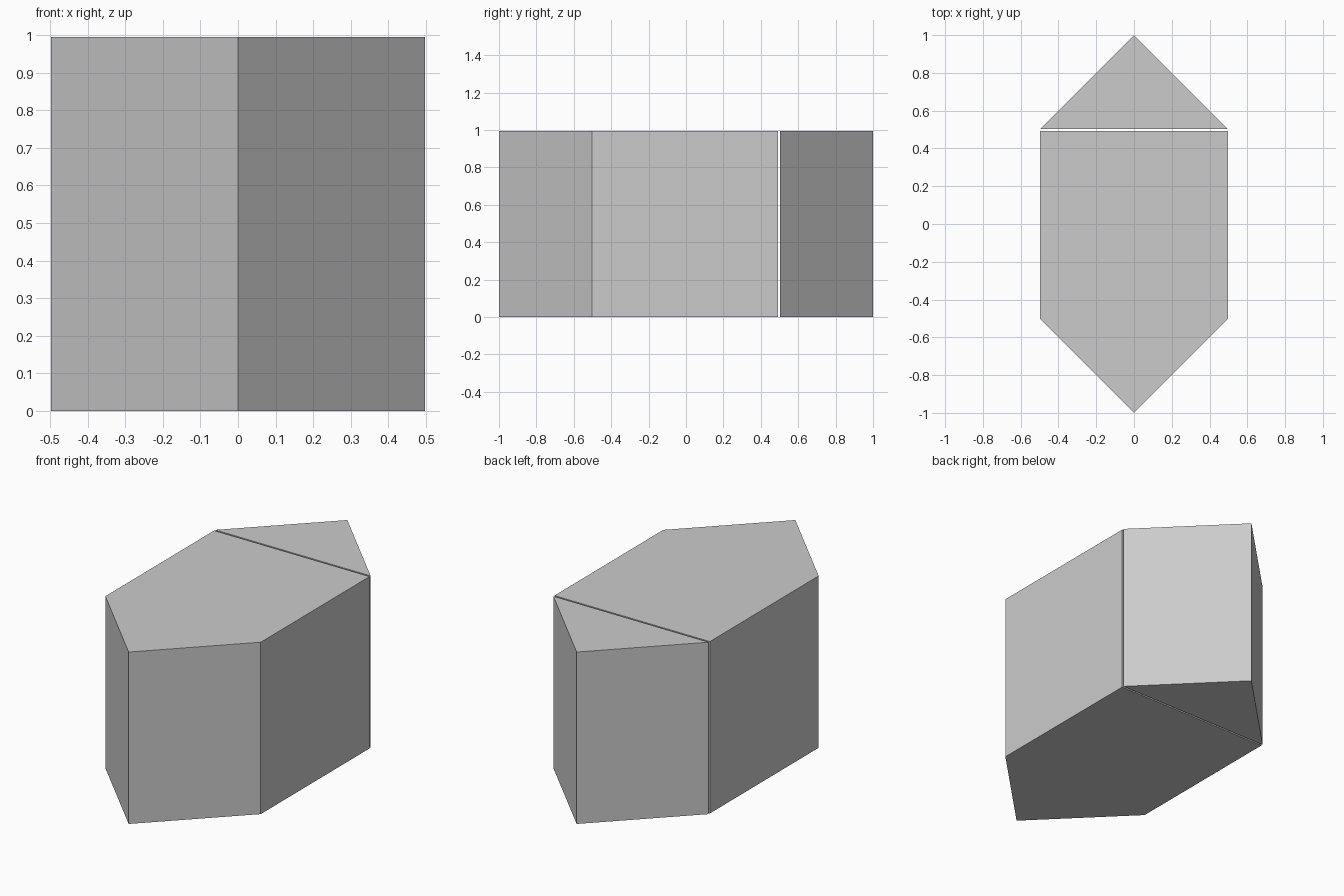
import bpy, bmesh

if "Cube" in bpy.data.objects:
    bpy.data.objects.remove(bpy.data.objects["Cube"])

H = 0.995   # height of all parts
W = 0.4975  # half width


def prism(name, outline):
    """Extrude a flat outline from the floor up to H."""
    bm = bmesh.new()
    base = bm.faces.new([bm.verts.new((x, y, 0)) for x, y in outline])
    top = bmesh.ops.extrude_face_region(bm, geom=[base], use_keep_orig=True)
    verts = [v for v in top["geom"] if isinstance(v, bmesh.types.BMVert)]
    bmesh.ops.translate(bm, vec=(0, 0, H), verts=verts)
    bmesh.ops.recalc_face_normals(bm, faces=bm.faces)
    mesh = bpy.data.meshes.new(name)
    bm.to_mesh(mesh)
    bm.free()
    obj = bpy.data.objects.new(name, mesh)
    bpy.context.collection.objects.link(obj)
    return obj


# Central block, touching the front wedge and leaving a thin gap at the back
prism("center_block", [(-W, -0.5025), (W, -0.5025), (W, 0.4925), (-W, 0.4925)])

# Pointed triangular wedges at each end
for name, s in (("front_wedge", -1), ("back_wedge", 1)):
    prism(name, [(-W, s * 0.5025), (W, s * 0.5025), (0, s)])
